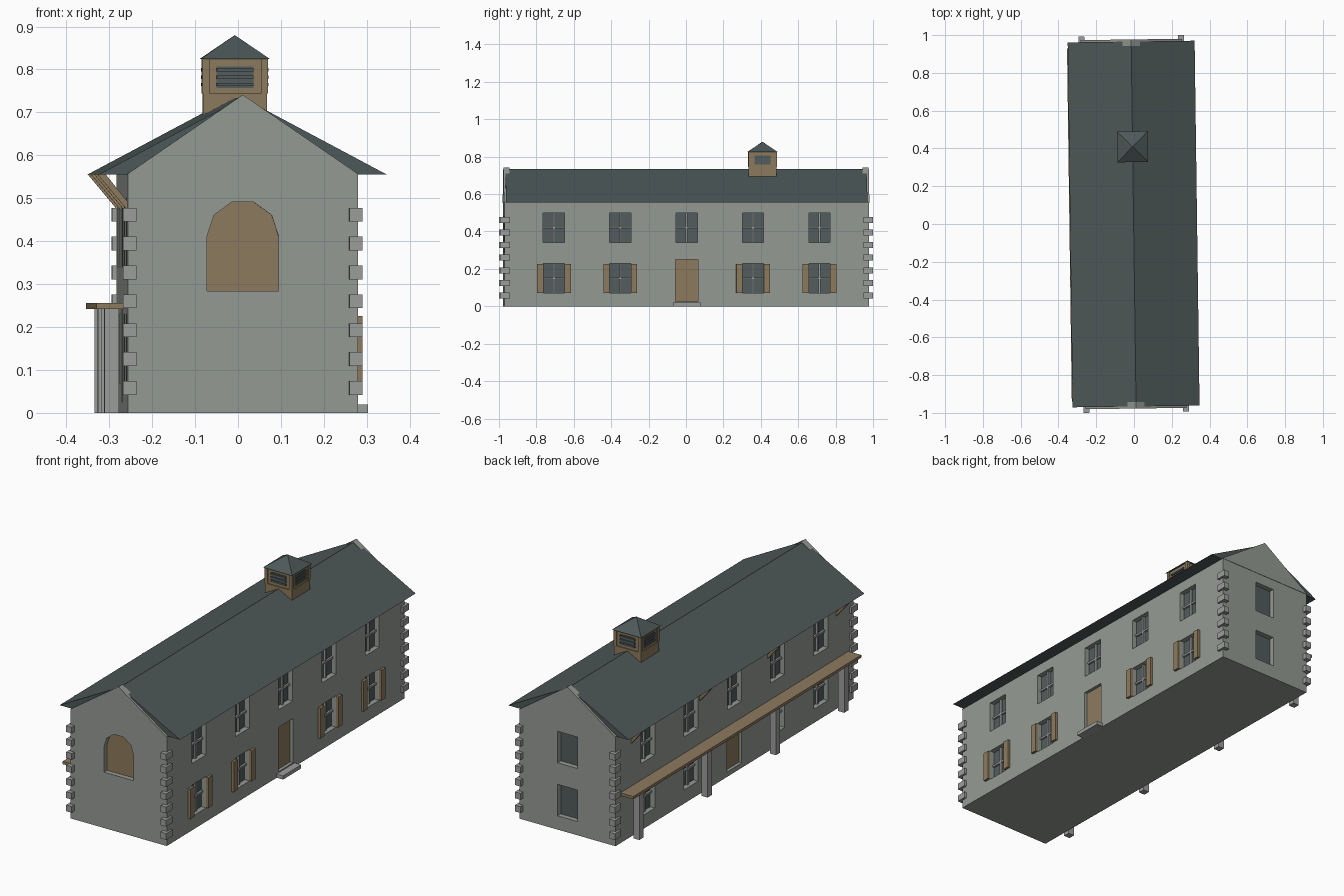
import bpy, bmesh, math
from mathutils import Matrix

if "Cube" in bpy.data.objects:
    bpy.data.objects.remove(bpy.data.objects["Cube"])

# whole building is turned very slightly about z
PLACE = Matrix.Translation((-0.002, 0, 0)) @ Matrix.Rotation(0.0135, 4, 'Z')


def material(name, r, g, b):
    m = bpy.data.materials.new(name)
    m.diffuse_color = (r, g, b, 1)
    m.use_nodes = True
    m.node_tree.nodes["Principled BSDF"].inputs["Base Color"].default_value = m.diffuse_color
    return m


STONE = material("stone_grey", 0.30, 0.325, 0.295)
TRIM = material("trim_grey", 0.33, 0.34, 0.33)
SLATE = material("slate_green", 0.075, 0.098, 0.098)
GLASS = material("glass_dark", 0.085, 0.108, 0.110)
WOOD = material("tan_wood", 0.265, 0.195, 0.11)


def finish(name, bm, mat):
    bmesh.ops.recalc_face_normals(bm, faces=bm.faces)
    me = bpy.data.meshes.new(name)
    bm.to_mesh(me)
    bm.free()
    me.materials.append(mat)
    ob = bpy.data.objects.new(name, me)
    bpy.context.collection.objects.link(ob)
    ob.matrix_world = PLACE
    return ob


def add_box(bm, b, tilt=None):
    x0, x1, y0, y1, z0, z1 = b
    m = Matrix.Translation(((x0 + x1) / 2, (y0 + y1) / 2, (z0 + z1) / 2))
    m = m @ Matrix.Diagonal((abs(x1 - x0), abs(y1 - y0), abs(z1 - z0), 1))
    bmesh.ops.create_cube(bm, size=1, matrix=m)


def boxes(name, mat, items):
    bm = bmesh.new()
    for b in items:
        add_box(bm, b)
    return finish(name, bm, mat)


def add_prism(bm, profile, y0, y1):
    a = [bm.verts.new((x, y0, z)) for x, z in profile]
    b = [bm.verts.new((x, y1, z)) for x, z in profile]
    n = len(profile)
    bm.faces.new(a)
    bm.faces.new(b[::-1])
    for i in range(n):
        bm.faces.new((a[i], b[i], b[(i + 1) % n], a[(i + 1) % n]))


def prisms(name, mat, items):
    bm = bmesh.new()
    for p, y0, y1 in items:
        add_prism(bm, p, y0, y1)
    return finish(name, bm, mat)


W, L = 0.268, 0.975          # half width and half length of the walls
R = 0.03                     # depth of the openings
UP, LOW = (0.34, 0.50), (0.07, 0.23)
COLS = [-0.71, -0.355, 0, 0.355, 0.71]
WINS = [(y, UP) for y in COLS] + [(y, LOW) for y in COLS if y]
HW = 0.057                   # half width of a window

# arched opening profile
ARCH = [(0.083, 0.284)]
ARCH += [(0.083 * math.cos(math.pi * i / 5), 0.412 + 0.083 * math.sin(math.pi * i / 5)) for i in range(6)]
ARCH += [(-0.083, 0.284)]

# walls with cut openings
walls = prisms("walls", STONE, [([(-W, 0), (W, 0), (W, 0.555), (0, 0.732), (-W, 0.555)], -L, L)])
bm = bmesh.new()
for s in (-1, 1):
    for y, (z0, z1) in WINS:
        add_box(bm, (s * (W - R), s * (W + R), y - HW, y + HW, z0, z1))
    add_box(bm, (s * (W - R), s * (W + R), -0.06, 0.06, 0.025, 0.25))
for z0, z1 in (UP, LOW):
    add_box(bm, (-0.055, 0.055, L - R, L + R, z0, z1))
add_prism(bm, ARCH, -L - R, -L + R)
cutter = finish("opening_cutter", bm, STONE)
cutter.hide_render = True
mod = walls.modifiers.new("openings", 'BOOLEAN')
mod.operation, mod.solver, mod.object = 'DIFFERENCE', 'EXACT', cutter
bpy.context.view_layer.update()
cut = bpy.data.meshes.new_from_object(walls.evaluated_get(bpy.context.evaluated_depsgraph_get()))
walls.modifiers.clear()
walls.data = cut
bpy.data.objects.remove(cutter)

# roof and the gable tips that poke through it
prisms("roof", SLATE, [([(-0.336, 0.555), (0.336, 0.555), (0, 0.734)], -0.966, 0.966)])
GABLE = [(-W, 0.553), (W, 0.553), (W, 0.557), (0, 0.741), (-W, 0.557)]
prisms("gable_coping", STONE, [(GABLE, -0.977, -0.943), (GABLE, 0.943, 0.977)])

# side windows, doors and back windows
glass, bars, doors = [], [], []
for s in (-1, 1):
    g0, g1, g2 = s * (W - R - 0.004), s * (W - R + 0.004), s * (W - R + 0.014)
    for y, (z0, z1) in WINS:
        zc = (z0 + z1) / 2
        glass.append((g0, g1, y - HW, y + HW, z0, z1))
        bars.append((g1, g2, y - 0.005, y + 0.005, z0, z1))
        bars.append((g1, g2, y - HW, y + HW, zc - 0.005, zc + 0.005))
    doors.append((g0, g2, -0.06, 0.06, 0.025, 0.25))
for z0, z1 in (UP, LOW):
    glass.append((-0.055, 0.055, L - R - 0.004, L - R + 0.004, z0, z1))
boxes("window_glass", GLASS, glass)
boxes("window_bars", TRIM, bars)
boxes("doors", WOOD, doors)
boxes("door_step", TRIM, [(W - 0.01, 0.304, -0.074, 0.074, 0, 0.019)])
prisms("arched_panel", WOOD, [(ARCH, -L + R - 0.005, -L + R + 0.004)])

# shutters on the lower right windows
boxes("shutters", WOOD, [(W - 0.002, 0.281, y + s * HW, y + s * 0.09, 0.072, 0.226)
                         for y in COLS if y for s in (-1, 1)])

# corner stones
boxes("corner_stones", TRIM, [(sx * 0.248, sx * 0.279, sy * 0.945, sy * 0.996, z - 0.016, z + 0.016)
                              for sx in (-1, 1) for sy in (-1, 1)
                              for z in [0.058 + 0.0673 * i for i in range(7)]])

# porch on the left side, with eave struts above
POSTS = [-0.84, -0.28, 0.28, 0.84]
boxes("porch_roof", WOOD, [(-0.340, -W + 0.002, -0.935, 0.935, 0.242, 0.256)])
boxes("porch_posts", TRIM, [(-0.321, -0.287, y - 0.017, y + 0.017, 0, 0.243) for y in POSTS])
STRUT = [(-0.337, 0.556), (-0.318, 0.556), (-0.262, 0.486), (-0.262, 0.466)]
prisms("eave_struts", WOOD, [(STRUT, y - 0.008, y + 0.008) for y in POSTS])

# cupola
CY = 0.409
boxes("cupola_base", WOOD, [(-0.0745, 0.0745, CY - 0.0745, CY + 0.0745, 0.66, 0.744)])
boxes("cupola_body", WOOD, [(-0.07, 0.07, CY - 0.07, CY + 0.07, 0.74, 0.826)])
boxes("cupola_corner_posts", WOOD, [(sx * 0.060, sx * 0.0765, CY + sy * 0.060, CY + sy * 0.0765, 0.744, 0.826)
                                    for sx in (-1, 1) for sy in (-1, 1)])
louvres = []
for s in (-1, 1):
    for h, z0, z1 in [(0.073, 0.757, 0.807)] + [(0.078, z - 0.004, z + 0.004) for z in (0.765, 0.782, 0.799)]:
        louvres.append((s * 0.068, s * h, CY - 0.043, CY + 0.043, z0, z1))
        louvres.append((-0.043, 0.043, CY + s * 0.068, CY + s * h, z0, z1))
boxes("cupola_louvres", GLASS, louvres)
bm = bmesh.new()
bmesh.ops.create_cone(bm, cap_ends=True, segments=4, radius1=0.0815 * math.sqrt(2), radius2=0, depth=0.056,
                      matrix=Matrix.Translation((0, CY, 0.852)) @ Matrix.Rotation(math.pi / 4, 4, 'Z'))
finish("cupola_roof", bm, SLATE)
